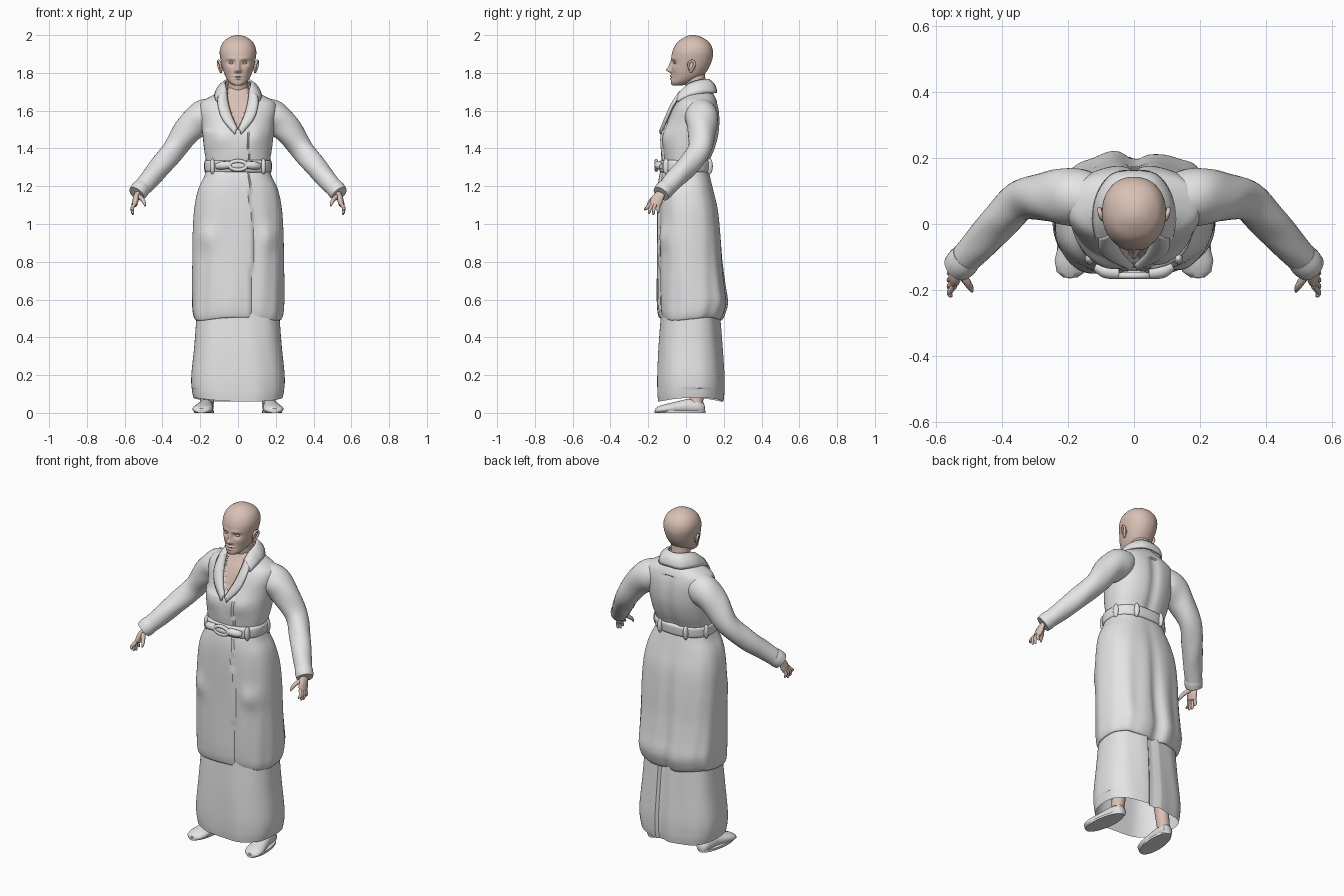
import bpy, bmesh, math
from mathutils import Vector

if "Cube" in bpy.data.objects:
    bpy.data.objects.remove(bpy.data.objects["Cube"])


def material(name, rgb):
    m = bpy.data.materials.new(name)
    m.diffuse_color = (*rgb, 1)
    m.use_nodes = True
    m.node_tree.nodes["Principled BSDF"].inputs["Base Color"].default_value = m.diffuse_color
    return m


CLOTH = material("white cloth", (0.78, 0.78, 0.79))
SKIN = material("skin", (0.70, 0.53, 0.46))


def finish(name, bm, mats, mirror=False, angle=40):
    bmesh.ops.recalc_face_normals(bm, faces=bm.faces)
    me = bpy.data.meshes.new(name)
    bm.to_mesh(me)
    bm.free()
    ob = bpy.data.objects.new(name, me)
    bpy.context.collection.objects.link(ob)
    for m in mats:
        me.materials.append(m)
    if mirror:
        ob.modifiers.new("mirror", 'MIRROR').use_clip = False
    bpy.context.view_layer.objects.active = ob
    ob.select_set(True)
    bpy.ops.object.shade_smooth_by_angle(angle=math.radians(angle))
    ob.select_set(False)
    return ob


def skin_rings(bm, rings, caps=(False, False)):
    vs = [[bm.verts.new(p) for p in r] for r in rings]
    n = len(vs[0])
    for a, b in zip(vs, vs[1:]):
        for i in range(n):
            bm.faces.new((a[i], a[(i + 1) % n], b[(i + 1) % n], b[i]))
    for use, r in zip(caps, (vs[0], vs[-1])):
        if use:
            bm.faces.new(r)


def spline(table, t):
    """Smooth lookup through rows whose positions run 0, 1, 2..."""
    i = min(int(t), len(table) - 2)
    f = t - i
    p = [table[max(0, min(len(table) - 1, i + k))] for k in (-1, 0, 1, 2)]
    return [0.5 * (2 * b + (c - a) * f + (2 * a - 5 * b + 4 * c - d) * f * f
                   + (3 * b - a - 3 * c + d) * f ** 3) for a, b, c, d in zip(*p)]


def body_loft(name, table, mats, power=2.3, segs=128, steps=6, shape=None,
              caps=(False, False), rule=None, angle=40):
    """Rows are height, half width, front y, back y."""
    bm, rings = bmesh.new(), []
    for k in range((len(table) - 1) * steps + 1):
        z, a, y0, y1 = spline(table, k / steps)
        ring = []
        for i in range(segs):
            t = 2 * math.pi * (i + 0.5) / segs
            c, s = math.cos(t), math.sin(t)
            x = a * math.copysign(abs(c) ** (2 / power), c)
            y = (y0 + y1) / 2 + (y1 - y0) / 2 * math.copysign(abs(s) ** (2 / power), s)
            p = Vector((x, y, z))
            ring.append(shape(p, t) if shape else p)
        rings.append(ring)
    skin_rings(bm, rings, caps)
    if rule:
        for f in bm.faces:
            f.material_index = rule(f.calc_center_median())
    return finish(name, bm, mats, angle=angle)


def tube(name, pts, mat, segs=20, steps=5, flat=1.0, mirror=True, shape=None):
    """Rows are x, y, z, radius."""
    bm, rings = bmesh.new(), []
    path = [spline(pts, k / steps) for k in range((len(pts) - 1) * steps + 1)]
    for k, row in enumerate(path):
        c = Vector(row[:3])
        d = Vector(path[min(k + 1, len(path) - 1)][:3]) - Vector(path[max(k - 1, 0)][:3])
        u = d.cross(Vector((0, 1, 0.3))).normalized()
        v = d.cross(u).normalized()
        ring = []
        for i in range(segs):
            t = 2 * math.pi * i / segs
            r = row[3] * (shape(k / len(path), t) if shape else 1)
            ring.append(c + u * r * flat * math.cos(t) + v * r * math.sin(t))
        rings.append(ring)
    skin_rings(bm, rings, (True, True))
    return finish(name, bm, [mat], mirror, 50)


def ellipsoid(name, loc, size, mat, mirror=True):
    bm = bmesh.new()
    bmesh.ops.create_uvsphere(bm, u_segments=20, v_segments=12, radius=1)
    for v in bm.verts:
        v.co = Vector([v.co[i] * size[i] + loc[i] for i in range(3)])
    return finish(name, bm, [mat], mirror)


def bump(x, z, cx, cz, wx, wz):
    return math.exp(-((x - cx) / wx) ** 2 - ((z - cz) / wz) ** 2)


# Coat front overlap, folds and pockets
def overlap(p):
    if p.y < 0 and p.x < 0.055 + 0.02 * math.exp(-((p.z - 0.9) / 0.3) ** 2):
        p.y -= 0.011


def skirt_shape(p, t):
    low = max(0, min(1, (1.28 - p.z) / 0.6))
    w = 1 + 0.018 * low * math.sin(7 * t + 3 * p.z) + 0.012 * low * math.sin(13 * t - 4 * p.z)
    p.x *= 1 + (w - 1) * 0.4
    p.y *= w
    if p.y > 0:
        p.y -= 0.022 * math.exp(-(p.x / 0.03) ** 2) * low
    else:
        p.y -= 0.018 * bump(abs(p.x), p.z, 0.17, 0.93, 0.05, 0.06)
    overlap(p)
    if p.z < 0.6:
        p.z += 0.008 * math.sin(3 * t)
    return p


body_loft("coat_skirt", [
    (1.30, .162, -.118, .115), (1.25, .180, -.132, .128), (1.18, .212, -.140, .145),
    (1.08, .232, -.143, .168), (0.95, .240, -.143, .182), (0.80, .242, -.143, .192),
    (0.68, .244, -.143, .206), (0.59, .244, -.142, .218), (0.53, .240, -.138, .204),
    (0.497, .228, -.128, .185), (0.51, .21, -.11, .165)], [CLOTH], 2.5, shape=skirt_shape)


# Underskirt with a centre back pleat
def dress_shape(p, t):
    w = 1 + 0.02 * math.sin(5 * t + 1) + 0.012 * math.sin(9 * t + 4 * p.z)
    p.y *= w
    if p.y > 0 and 0.0 < p.x < 0.05:
        p.y -= 0.014
    if p.z < 0.12:
        p.z += 0.01 * math.sin(2 * t + 1.2)
    return p


body_loft("underskirt", [
    (0.60, .215, -.125, .17), (0.48, .222, -.135, .18), (0.35, .232, -.145, .19),
    (0.20, .247, -.152, .20), (0.12, .245, -.152, .20), (0.07, .236, -.148, .195)],
    [CLOTH], 2.6, shape=dress_shape)


# Coat bodice with the skin of the open neckline
def neckline(z):
    return max(0, (z - 1.495) * 0.42) if z < 1.63 else 0.058


def bodice_shape(p, t):
    if p.y < 0.03 and abs(p.x) < neckline(p.z):
        p.y += 0.012
    elif p.z < 1.5:
        overlap(p)
    if p.y > 0.05 and p.z < 1.64:
        p.y -= 0.012 * math.exp(-(p.x / 0.03) ** 2)
    if p.y < 0:
        p.y -= 0.014 * bump(abs(p.x), p.z, .095, 1.46, .06, .06)
    return p


body_loft("coat_bodice", [
    (1.29, .160, -.108, .112), (1.34, .170, -.118, .130), (1.40, .180, -.122, .155),
    (1.47, .188, -.118, .174), (1.54, .196, -.098, .180), (1.60, .205, -.076, .176),
    (1.645, .195, -.052, .165), (1.675, .145, -.030, .152), (1.70, .095, -.014, .135),
    (1.72, .065, -.004, .118)], [CLOTH, SKIN], 2.3, shape=bodice_shape, caps=(False, True),
    rule=lambda c: int(c.y < 0.03 and abs(c.x) < neckline(c.z)))

# Sleeves and cuffs
tube("sleeve", [(.12, .075, 1.595, .075), (.185, .083, 1.567, .088), (.255, .083, 1.508, .077),
                (.335, .075, 1.40, .062), (.405, .012, 1.312, .058), (.47, -.062, 1.235, .052),
                (.532, -.125, 1.165, .044)], CLOTH, 28, 6,
     shape=lambda s, t: 1 + 0.03 * math.sin(3 * t + 22 * s) * math.sin(math.pi * s))
tube("cuff", [(.508, -.10, 1.195, .047), (.522, -.117, 1.178, .050), (.537, -.132, 1.160, .046)],
     CLOTH, 28, 3)

# Hands
tube("palm", [(.515, -.115, 1.185, .026), (.536, -.138, 1.155, .027), (.543, -.155, 1.125, .033),
              (.549, -.165, 1.10, .030)], SKIN, 16, 4, 0.5)
for i, (y, z) in enumerate([(-.217, 1.072), (-.195, 1.053), (-.172, 1.048), (-.147, 1.058)]):
    y0 = -.188 + i * .015
    tube(f"finger_{i + 1}", [(.546, y0, 1.108, .0095), (.560, (y0 + y) / 2 - .004, 1.085, .009),
                             (.557, y, z + .008, .007), (.554, y, z, .003)], SKIN, 10, 3)
tube("thumb", [(.530, -.145, 1.150, .013), (.510, -.172, 1.135, .012), (.497, -.193, 1.115, .0095),
               (.492, -.205, 1.095, .004)], SKIN, 10, 4)


# Collar and lapels: strips between an inner and an outer edge
def strip(name, inner, outer, thick=0.012, cross=5, steps=4):
    bm, grid = bmesh.new(), []
    for k in range((len(inner) - 1) * steps + 1):
        a, b = Vector(spline(inner, k / steps)), Vector(spline(outer, k / steps))
        out = Vector((a.x, -0.5, 0.5)).normalized() if a.y < 0.03 else Vector((a.x, a.y - .04, .03)).normalized()
        grid.append([bm.verts.new(a.lerp(b, j / cross) + out * .012 * math.sin(math.pi * j / cross))
                     for j in range(cross + 1)])
    for r, s in zip(grid, grid[1:]):
        for j in range(cross):
            bm.faces.new((r[j], r[j + 1], s[j + 1], s[j]))
    ob = finish(name, bm, [CLOTH], True, 50)
    mod = ob.modifiers.new("thickness", 'SOLIDIFY')
    mod.thickness, mod.offset = thick, 0
    return ob


strip("collar",
      [(0, .120, 1.762), (.042, .108, 1.764), (.066, .06, 1.757), (.066, .01, 1.735), (.058, -.025, 1.695)],
      [(0, .158, 1.695), (.065, .148, 1.692), (.108, .09, 1.692), (.122, .015, 1.678), (.112, -.045, 1.648)])
strip("lapel",
      [(.062, -.015, 1.705), (.054, -.05, 1.645), (.036, -.088, 1.575), (.004, -.122, 1.50)],
      [(.104, -.04, 1.668), (.103, -.075, 1.617), (.080, -.103, 1.55), (.016, -.132, 1.475)])

# Belt, loops and buckle
body_loft("belt", [(1.272, .160, -.125, .115), (1.278, .174, -.139, .130), (1.305, .177, -.142, .134),
                   (1.332, .175, -.139, .134), (1.338, .160, -.125, .12)], [CLOTH], 2.4, steps=3)
for i, (x, y) in enumerate([(.135, -.105), (.166, .045), (.085, .124)]):
    ellipsoid(f"belt_loop_{i + 1}", (x, y, 1.305), (.014, .018, .042), CLOTH)
bm, rings = bmesh.new(), []
for i in range(33):
    t = 2 * math.pi * i / 32
    rings.append([((.045 + .011 * math.cos(s)) * math.cos(t), -.157 + .010 * math.sin(s),
                   1.31 + (.023 + .011 * math.cos(s)) * math.sin(t))
                  for s in [2 * math.pi * j / 10 for j in range(10)]])
skin_rings(bm, rings)
finish("buckle", bm, [CLOTH])
ellipsoid("belt_tab", (0, -.153, 1.308), (.05, .012, .018), CLOTH, False)
tube("belt_fold", [(.045, -.148, 1.312, .02), (.085, -.143, 1.31, .022), (.115, -.128, 1.305, .015)], CLOTH, 12)


# Head with modelled face
def face_shape(p, t):
    x, z = abs(p.x), p.z
    if p.y < 0.02:
        d = 0.026 * bump(x, z, 0, 1.815, .013, .013)
        d += 0.016 * bump(x, z, 0, 1.84, .010, .022)
        d += 0.008 * bump(x, z, .012, 1.809, .008, .008)
        d -= 0.013 * bump(x, z, .036, 1.853, .019, .013)
        d += 0.005 * bump(x, z, .034, 1.876, .026, .009)
        d += 0.009 * (bump(x, z, 0, 1.783, .021, .0055) + bump(x, z, 0, 1.769, .018, .0055))
        d -= 0.004 * bump(x, z, 0, 1.776, .022, .003)
        d += 0.004 * bump(x, z, .05, 1.82, .02, .02)
        p.y -= d
    return p


body_loft("head", [
    (1.733, .012, -.066, -.03), (1.737, .030, -.076, -.005), (1.752, .048, -.080, .035),
    (1.775, .063, -.077, .078), (1.80, .074, -.076, .104), (1.84, .086, -.076, .128),
    (1.88, .094, -.077, .141), (1.91, .097, -.073, .143), (1.94, .091, -.061, .136),
    (1.967, .075, -.041, .117), (1.988, .047, -.010, .086), (1.998, .020, .016, .056),
    (2.0, .003, .033, .039)], [SKIN], 2.15, 112, 7, face_shape, (True, True), angle=60)
tube("neck", [(0, .075, 1.60, .066), (0, .066, 1.68, .058), (0, .052, 1.74, .054), (0, .045, 1.80, .055)],
     SKIN, 28, mirror=False)
ellipsoid("eye", (.036, -.058, 1.852), (.013, .008, .006), SKIN)

# Ears
tube("ear_rim", [(.086, .022, 1.812, .006), (.092, .014, 1.835, .006), (.098, .018, 1.856, .007),
                 (.103, .034, 1.864, .007), (.105, .045, 1.850, .007), (.099, .038, 1.825, .007),
                 (.090, .022, 1.803, .007)], SKIN, 10, 4)
ellipsoid("ear_bowl", (.090, .028, 1.836), (.009, .016, .026), SKIN)

# Legs and shoes
tube("leg", [(.165, .055, .05, .036), (.155, .055, .12, .038), (.14, .05, .30, .05)], SKIN)
bm, rings = bmesh.new(), []
for y, cx, w, h in [(.100, .165, .012, .035), (.092, .165, .030, .058), (.06, .166, .038, .074),
                    (.0, .172, .038, .072), (-.06, .180, .049, .058), (-.11, .187, .054, .046),
                    (-.145, .191, .044, .036), (-.162, .193, .022, .024)]:
    rings.append([(cx + w * math.cos(t), y, max(0, h * (0.45 + 0.55 * math.sin(t))))
                  for t in [2 * math.pi * i / 24 for i in range(24)]])
skin_rings(bm, rings, (True, True))
finish("shoe", bm, [CLOTH], True, 50)
bm, rings = bmesh.new(), []
for z, k in [(0, 1), (.013, 1)]:
    rings.append([(.181 + .051 * math.cos(t) - .1 * .135 * math.sin(t), -.032 + .134 * math.sin(t), z)
                  for t in [2 * math.pi * i / 32 for i in range(32)]])
skin_rings(bm, rings, (True, True))
finish("shoe_sole", bm, [CLOTH], True, 40)
